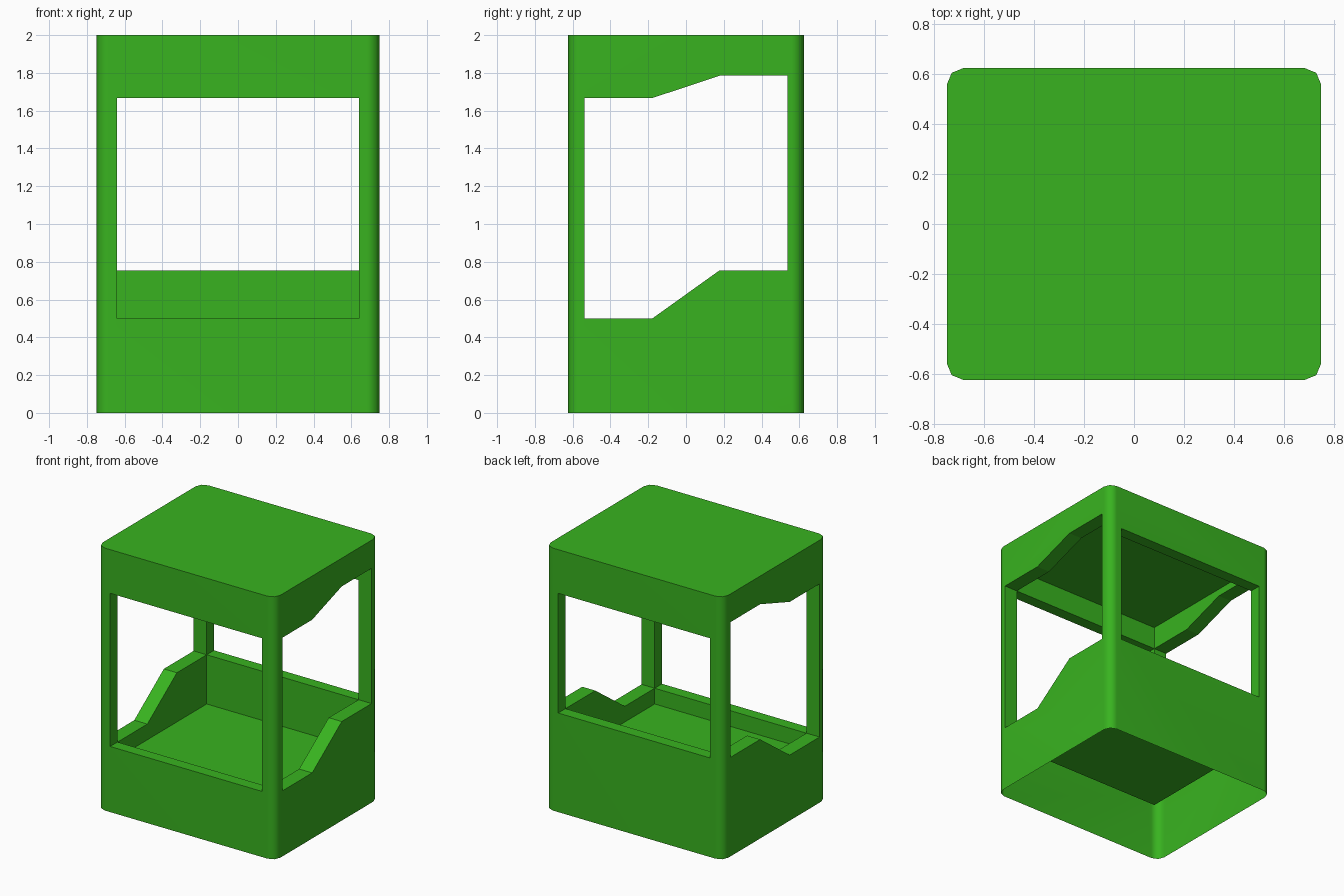
import bpy, bmesh, math

if "Cube" in bpy.data.objects:
    bpy.data.objects.remove(bpy.data.objects["Cube"])

HX, HY, HZ = 0.75, 0.625, 2.0      # outer half width, half depth, height
IX, IY = 0.64, 0.537               # inner room half width, half depth
FLOOR, CEILING = 0.38, 1.84
FRONT_SILL, BACK_SILL = 0.5, 0.755
LINTEL, SIDE_LINTEL = 1.667, 1.785
SLOPE = 0.178                      # half length of the sloping sill


def prism(name, profile, x0, x1):
    """Extrude a (y, z) profile along x."""
    bm = bmesh.new()
    face = bm.faces.new([bm.verts.new((x0, y, z)) for y, z in profile])
    ext = bmesh.ops.extrude_face_region(bm, geom=[face])
    for v in ext["geom"]:
        if isinstance(v, bmesh.types.BMVert):
            v.co.x = x1
    bmesh.ops.recalc_face_normals(bm, faces=bm.faces)
    mesh = bpy.data.meshes.new(name)
    bm.to_mesh(mesh)
    bm.free()
    obj = bpy.data.objects.new(name, mesh)
    bpy.context.collection.objects.link(obj)
    return obj


def box(name, hx, y0, y1, z0, z1):
    return prism(name, [(y0, z0), (y1, z0), (y1, z1), (y0, z1)], -hx, hx)


def is_vertical(e):
    d = e.verts[0].co - e.verts[1].co
    return abs(d.x) < 1e-4 and abs(d.y) < 1e-4


# Booth block with rounded vertical corners
booth = box("booth_shell", HX, -HY, HY, 0, HZ)
bm = bmesh.new()
bm.from_mesh(booth.data)
bmesh.ops.bevel(bm, geom=[e for e in bm.edges if is_vertical(e)], offset=0.065,
                segments=2, profile=0.5, affect='EDGES')
bm.to_mesh(booth.data)
bm.free()

# Room, front and back windows, stepped side windows
side = [(-IY, FRONT_SILL), (-SLOPE, FRONT_SILL), (SLOPE, BACK_SILL), (IY, BACK_SILL),
        (IY, SIDE_LINTEL), (SLOPE, SIDE_LINTEL), (-SLOPE, LINTEL), (-IY, LINTEL)]
cutters = [
    box("room_cutter", IX, -IY, IY, FLOOR, CEILING),
    box("front_window_cutter", IX, -1, 0, FRONT_SILL, LINTEL),
    box("back_window_cutter", IX, 0, 1, BACK_SILL, LINTEL),
    prism("side_window_cutter", side, -1, 1),
]
bpy.context.view_layer.objects.active = booth
for c in cutters:
    c.hide_render = True
    mod = booth.modifiers.new(c.name, 'BOOLEAN')
    mod.operation, mod.solver, mod.object = 'DIFFERENCE', 'EXACT', c
    bpy.ops.object.modifier_apply(modifier=mod.name)
    bpy.data.objects.remove(c)

# Open underside; smooth only across the rounded corners
bm = bmesh.new()
bm.from_mesh(booth.data)
bmesh.ops.remove_doubles(bm, verts=bm.verts, dist=1e-5)
under = [f for f in bm.faces if all(v.co.z < 1e-4 for v in f.verts)]
bmesh.ops.delete(bm, geom=under, context='FACES')
for f in bm.faces:
    f.smooth = True
for e in bm.edges:
    angle = e.calc_face_angle(math.pi)
    e.smooth = angle < math.radians(1) or (is_vertical(e) and angle < math.radians(50))
bm.to_mesh(booth.data)
bm.free()
weighted = booth.modifiers.new("corner_normals", 'WEIGHTED_NORMAL')
weighted.keep_sharp = True

# Green finish
green = bpy.data.materials.new("green_paint")
green.diffuse_color = (0.04, 0.45, 0.014, 1)
green.use_nodes = True
green.node_tree.nodes["Principled BSDF"].inputs["Base Color"].default_value = green.diffuse_color
booth.data.materials.clear()
booth.data.materials.append(green)
